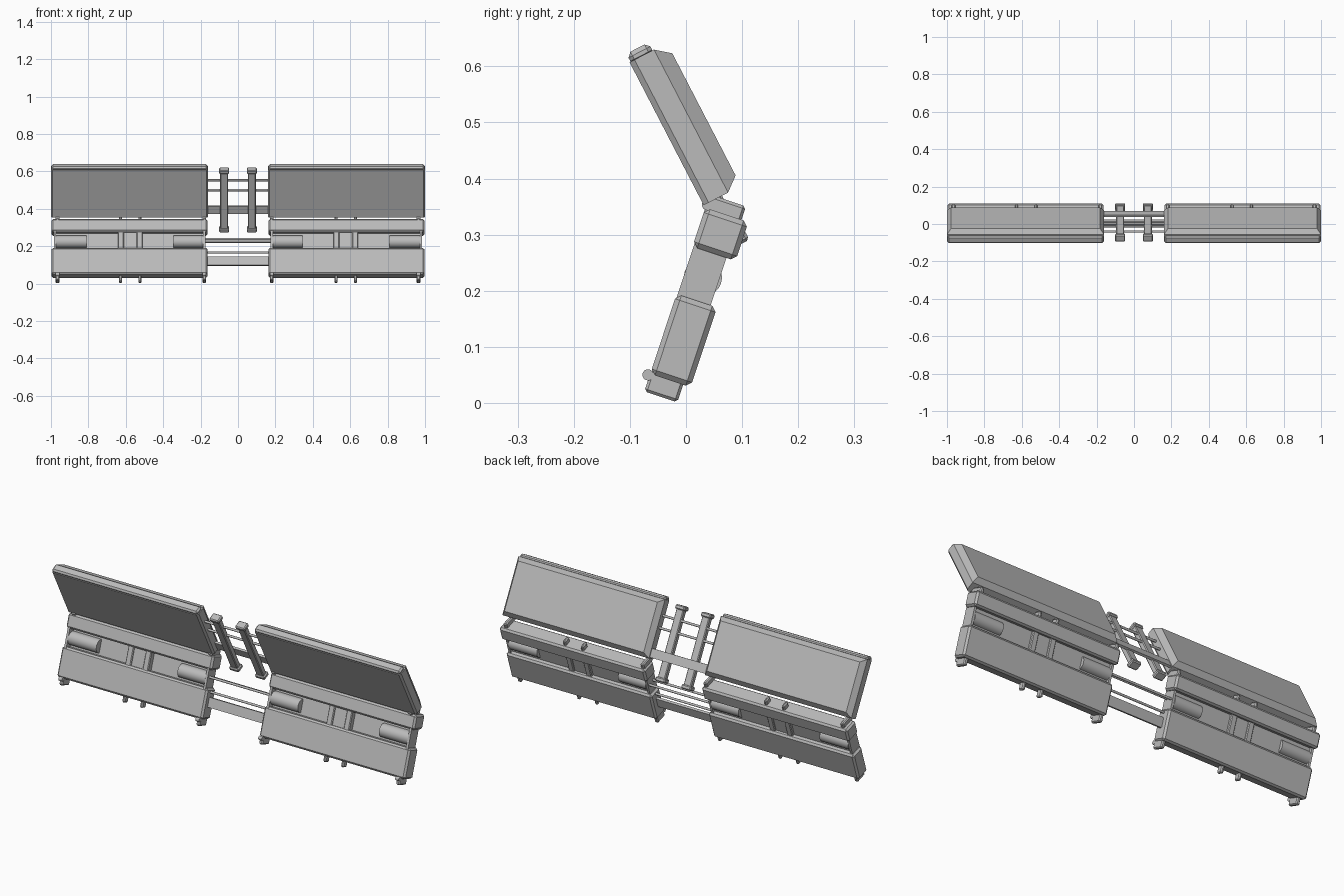
import bpy, bmesh, math
from mathutils import Vector

cube = bpy.data.objects.get("Cube")
if cube:
    bpy.data.objects.remove(cube, do_unlink=True)

grey = bpy.data.materials.new("plain_grey")
grey.use_nodes = True
colour = (0.5, 0.5, 0.5, 1)
grey.diffuse_color = colour
grey.node_tree.nodes["Principled BSDF"].inputs["Base Color"].default_value = colour

# Each tilted plane: origin and rotation about x; local y is thickness, z runs up it
UPPER = (Vector((0, 0.075, 0.375)), math.radians(27.4))
LOWER = (Vector((0, -0.064, 0.052)), math.radians(-18.4))


def finish(bm, name, frame, mirror, bevel=0):
    bmesh.ops.recalc_face_normals(bm, faces=bm.faces)
    mesh = bpy.data.meshes.new(name)
    bm.to_mesh(mesh)
    bm.free()
    mesh.materials.append(grey)
    obj = bpy.data.objects.new(name, mesh)
    bpy.context.collection.objects.link(obj)
    obj.location = frame[0]
    obj.rotation_euler.x = frame[1]
    if bevel:
        mod = obj.modifiers.new("chamfer", 'BEVEL')
        mod.width = bevel
        mod.segments = 1
    if mirror:
        obj.modifiers.new("mirror", 'MIRROR').use_mirror_merge = False
    return obj


def box(name, frame, x, a, b, bevel=0, mirror=True):
    bm = bmesh.new()
    bmesh.ops.create_cube(bm, size=1)
    for v in bm.verts:
        for i, (lo, hi) in enumerate((x, a, b)):
            v.co[i] = lo if v.co[i] < 0 else hi
    return finish(bm, name, frame, mirror, bevel)


def rod(name, frame, x, a, b, radius, sides=12, mirror=True):
    bm = bmesh.new()
    bmesh.ops.create_cone(bm, cap_ends=True, segments=sides, radius1=radius,
                          radius2=radius, depth=x[1] - x[0])
    for v in bm.verts:
        v.co = (v.co.z + (x[0] + x[1]) / 2, a + v.co.x, b + v.co.y)
    for f in bm.faces:
        f.smooth = len(f.verts) == 4
    return finish(bm, name, frame, mirror)


def tapered_panel(name, frame, x, a, b, depth, inset):
    # Slab whose back rises to a smaller face with sloping borders
    bm = bmesh.new()
    rings = []
    for y, s in ((a[0], 0.008), (a[0] + 0.01, 0), (a[1], 0), (a[1] + depth, inset)):
        zs = 0 if y < a[1] + depth else inset
        rings.append([bm.verts.new(p) for p in (
            (x[0] + s, y, b[0] + zs), (x[1] - s, y, b[0] + zs),
            (x[1] - s, y, b[1] - zs), (x[0] + s, y, b[1] - zs))])
    for r, q in zip(rings, rings[1:]):
        for i in range(4):
            j = (i + 1) % 4
            bm.faces.new((r[i], r[j], q[j], q[i]))
    bm.faces.new(rings[0])
    bm.faces.new(rings[-1])
    return finish(bm, name, frame, True)


# Upper tilted panels
tapered_panel("upper_panel", UPPER, (0.16, 1.0), (-0.049, 0), (0, 0.287), 0.026, 0.021)
box("upper_panel_ridge", UPPER, (0.163, 0.997), (-0.047, -0.003), (0.28, 0.303), 0.008)

# Lower blocks and the beams above them
SPAN = (0.163, 0.997)
box("lower_block", LOWER, SPAN, (0, 0.076), (0, 0.15), 0.009)
box("hinge_beam", LOWER, SPAN, (0, 0.081), (0.239, 0.312), 0.009)

# Recessed bay between block and beam
box("bay_plate", LOWER, (0.18, 0.98), (0.036, 0.05), (0.14, 0.25))
for n, x in (("inner", 0.175), ("outer", 0.973)):
    box(n + "_end_wall", LOWER, (x, x + 0.012), (0.002, 0.064), (0.14, 0.25))
box("centre_post", LOWER, (0.515, 0.64), (0.016, 0.056), (0.14, 0.25))
for n, x in (("inner", 0.51), ("outer", 0.61)):
    box(n + "_post_rib", LOWER, (x, x + 0.032), (0.008, 0.064), (0.14, 0.25), 0.004)
for n, x in (("inner", (0.187, 0.345)), ("outer", (0.81, 0.973))):
    rod(n + "_cylinder", LOWER, x, 0.035, 0.193, 0.034, 24)

# Hinge tabs along the top of the beam and feet under the block
for n, x, w in (("inner", 0.18, 0.02), ("outer", 0.965, 0.02),
                ("middle_inner", 0.525, 0.016), ("middle_outer", 0.627, 0.016)):
    span = (x - w / 2, x + w / 2)
    middle = n.startswith("middle")
    front = 0.03 if middle else 0
    box(n + "_foot", LOWER, span, (front, 0.062), (-0.033, 0.01), 0.005)
    box(n + "_hinge_tab", LOWER, span, (front, 0.068), (0.3, 0.337), 0.005)
    if not middle:
        rod(n + "_foot_pin", LOWER, span, -0.003, -0.003, 0.01)
        rod(n + "_hinge_pin", LOWER, span, 0.002, 0.318, 0.01)

# Links joining the two sides
LINK = (-0.2, 0.2)
for i, b in enumerate((0.151, 0.211)):
    rod("upper_link_rod_%d" % i, UPPER, LINK, -0.02, b, 0.006, mirror=False)
box("upper_link_plate", UPPER, LINK, (-0.016, -0.004), (0.006, 0.05), mirror=False)
for i, (a, b) in enumerate(((0.02, 0.203), (0.052, 0.199), (0.035, 0.133))):
    rod("lower_link_rod_%d" % i, LOWER, LINK, a, b, 0.006, mirror=False)
box("lower_link_plate", LOWER, LINK, (0.03, 0.044), (0.06, 0.108), mirror=False)

# Upright bars with wider end caps
box("upright_bar", UPPER, (0.053, 0.095), (-0.04, -0.012), (-0.085, 0.275), 0.004)
for n, b in (("lower", -0.092), ("upper", 0.26)):
    box(n + "_bar_cap", UPPER, (0.047, 0.101), (-0.047, -0.005), (b, b + 0.022), 0.005)
